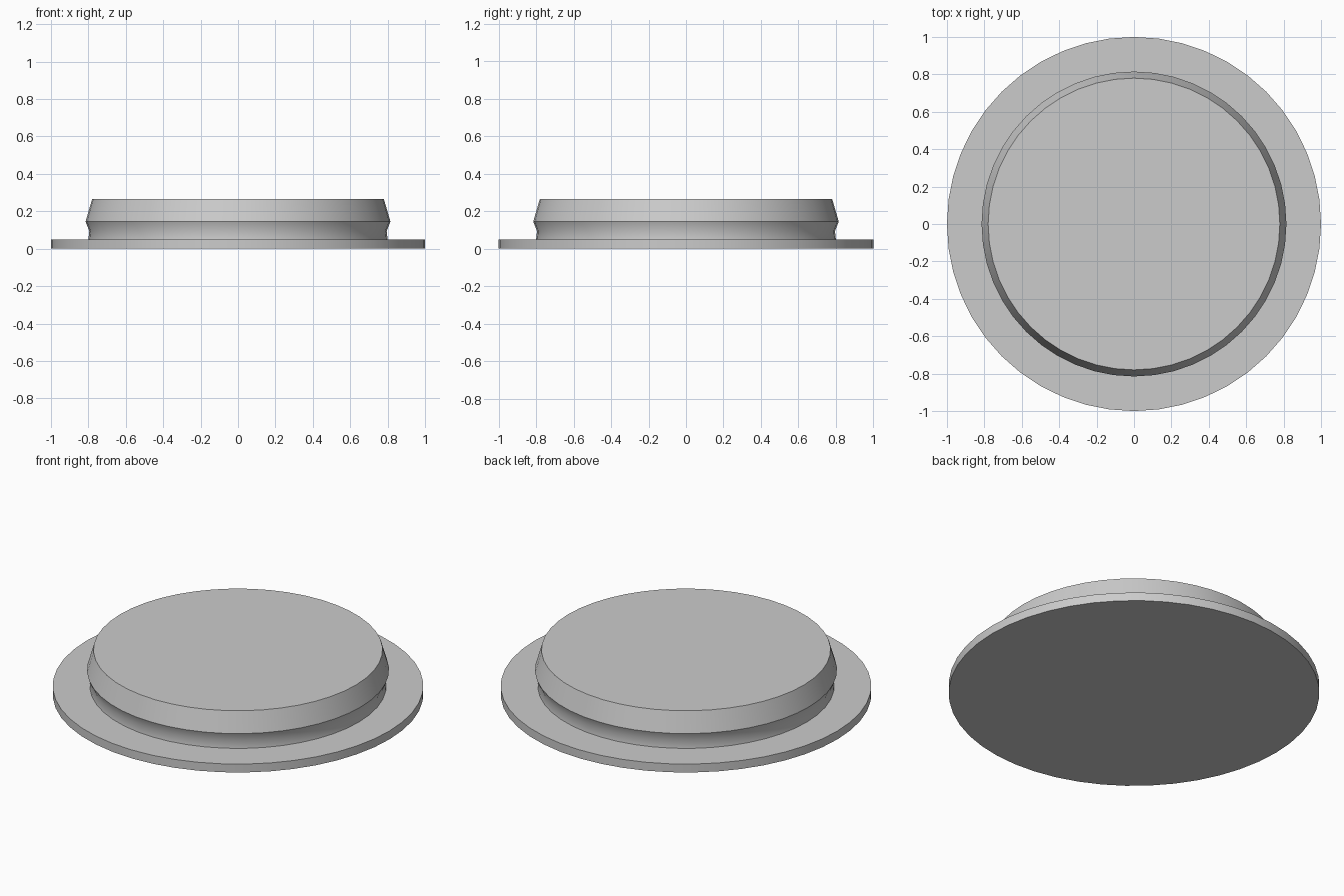
import bpy
import bmesh
from math import cos, sin, pi, radians

SIDES = 48

cube = bpy.data.objects.get("Cube")
if cube:
    bpy.data.objects.remove(cube, do_unlink=True)

# Single flat grey
grey = bpy.data.materials.new("plain grey")
grey.use_nodes = True
colour = (0.6, 0.6, 0.6, 1)
grey.diffuse_color = colour
grey.node_tree.nodes["Principled BSDF"].inputs["Base Color"].default_value = colour


def turned_part(name, profile):
    """Closed solid of revolution from (radius, height) points, bottom to top."""
    bm = bmesh.new()
    rings = []
    for r, z in profile:
        rings.append([bm.verts.new((r * cos(2 * pi * i / SIDES),
                                    r * sin(2 * pi * i / SIDES), z))
                      for i in range(SIDES)])
    for low, high in zip(rings, rings[1:]):
        for i in range(SIDES):
            j = (i + 1) % SIDES
            bm.faces.new((low[i], low[j], high[j], high[i]))
    bm.faces.new(rings[0][::-1])
    bm.faces.new(rings[-1])
    mesh = bpy.data.meshes.new(name)
    bm.to_mesh(mesh)
    bm.free()
    mesh.materials.append(grey)
    obj = bpy.data.objects.new(name, mesh)
    bpy.context.collection.objects.link(obj)
    bpy.ops.object.select_all(action="DESELECT")
    obj.select_set(True)
    bpy.context.view_layer.objects.active = obj
    bpy.ops.object.shade_smooth_by_angle(angle=radians(30))
    return obj


# Thin base flange
turned_part("base_flange", [(1.0, 0.0), (1.0, 0.05)])

# Raised plug: waisted neck, snap-in ridge, tapered rim and flat top
turned_part("raised_plug", [(0.80, 0.05), (0.795, 0.095),
                            (0.815, 0.145), (0.78, 0.265)])
